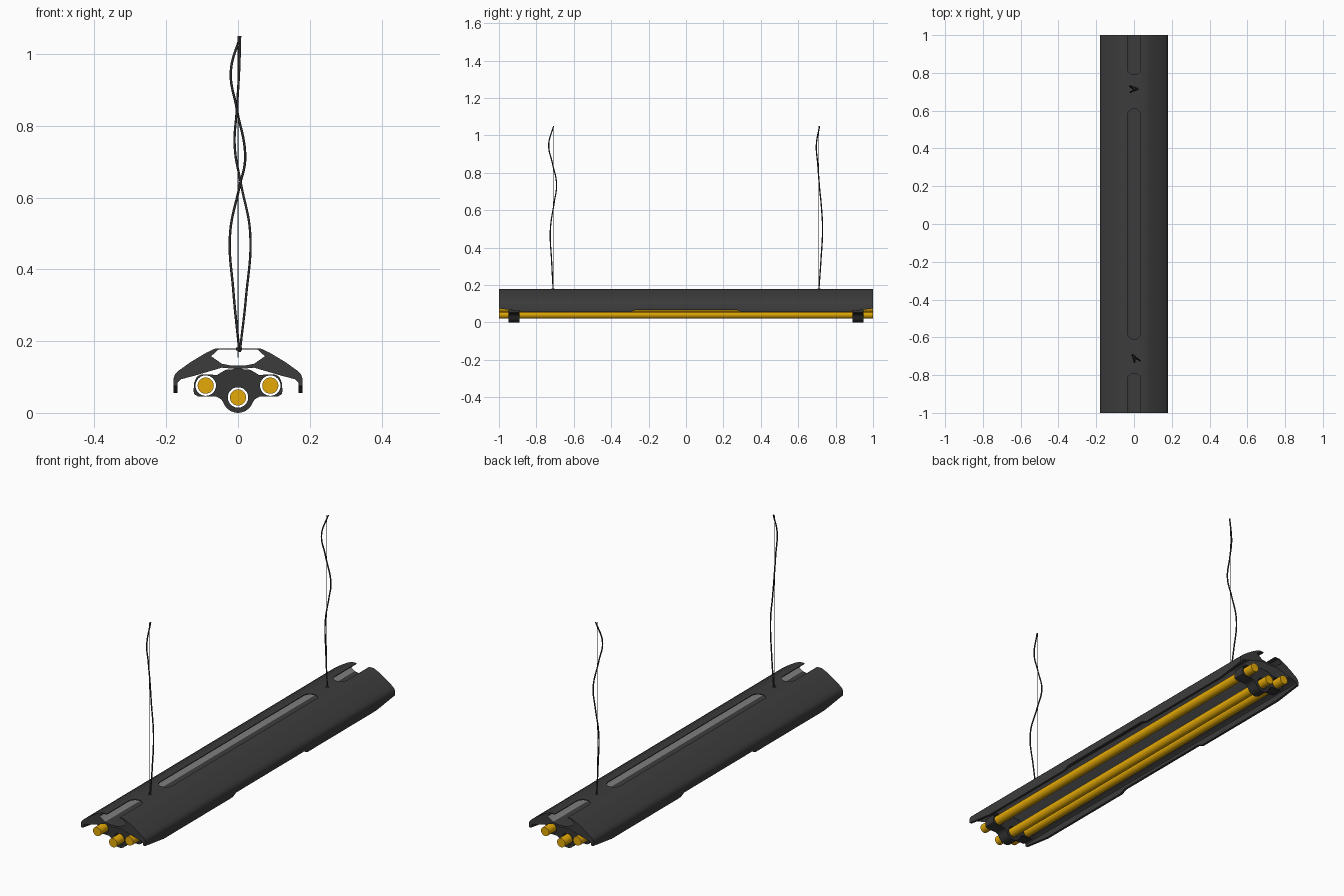
import bpy, bmesh, math

if "Cube" in bpy.data.objects:
    bpy.data.objects.remove(bpy.data.objects["Cube"])


def material(name, r, g, b):
    m = bpy.data.materials.new(name)
    m.diffuse_color = (r, g, b, 1)
    m.use_nodes = True
    m.node_tree.nodes["Principled BSDF"].inputs["Base Color"].default_value = m.diffuse_color
    return m


SHELL = material("charcoal", 0.045, 0.045, 0.045)
INNER = material("inner_grey", 0.21, 0.21, 0.21)
HOLDER = material("dark_grey", 0.035, 0.035, 0.035)
TUBE = material("amber", 0.78, 0.4, 0.002)
CABLE = material("black", 0.03, 0.03, 0.03)
WIRE = material("wire_grey", 0.08, 0.08, 0.08)


def loft(name, rings, mat):
    """Solid skinned through rings of matching points."""
    bm = bmesh.new()
    vs = [[bm.verts.new(p) for p in ring] for ring in rings]
    n = len(vs[0])
    for a, b in zip(vs, vs[1:]):
        for i in range(n):
            bm.faces.new((a[i], a[(i + 1) % n], b[(i + 1) % n], b[i]))
    bm.faces.new(vs[0])
    bm.faces.new(vs[-1])
    bmesh.ops.recalc_face_normals(bm, faces=bm.faces)
    me = bpy.data.meshes.new(name)
    bm.to_mesh(me)
    bm.free()
    ob = bpy.data.objects.new(name, me)
    bpy.context.collection.objects.link(ob)
    me.materials.append(mat)
    return ob


def extrude_y(name, pts, y0, y1, mat):
    return loft(name, [[(x, y, z) for x, z in pts] for y in (y0, y1)], mat)


def mirrored(half):
    """Close a right-hand half outline whose ends lie on x = 0."""
    return half + [(-x, z) for x, z in reversed(half) if x > 1e-6]


def circle(cx, cz, r, n=32):
    return [(cx + r * math.cos(2 * math.pi * i / n),
             cz + r * math.sin(2 * math.pi * i / n)) for i in range(n)]


def activate(ob):
    bpy.ops.object.select_all(action='DESELECT')
    ob.select_set(True)
    bpy.context.view_layer.objects.active = ob


def cut(ob, cutter):
    activate(ob)
    cutter.hide_render = True
    mod = ob.modifiers.new("cut", 'BOOLEAN')
    mod.operation = 'DIFFERENCE'
    mod.solver = 'EXACT'
    mod.object = cutter
    bpy.ops.object.modifier_apply(modifier=mod.name)
    bpy.data.objects.remove(cutter)


def smooth(ob, deg=30):
    activate(ob)
    bpy.ops.object.shade_smooth_by_angle(angle=math.radians(deg))


# Housing: one cross-section lofted along y, skirt raised at the ends and middle
def section(y, b):
    half = [(0, .18), (.062, .18), (.09, .167), (.13, .143), (.165, .118),
            (.176, .107), (.18, .095), (.18, b), (.168, b), (.168, .085),
            (.158, .094), (.12, .104), (.045, .126), (0, .122)]
    return [(x, y, z) for x, z in mirrored(half)]


steps = [(1, .075), (.85, .055), (.3, .055), (.27, .068)]
stations = [(-y, b) for y, b in steps] + [(y, b) for y, b in reversed(steps)]
housing = loft("housing", [section(y, b) for y, b in stations], SHELL)

# Hollow channel running the full length
channel = [(0, .132), (.02, .132), (.045, .137), (.075, .158), (.055, .176), (0, .176)]
cut(housing, extrude_y("channel_cutter", mirrored(channel), -1.1, 1.1, SHELL))


# Rounded slots in the top: one long, two open at the ends
def slot(y0, y1, r=.035, n=10):
    arc = [(r * math.cos(math.pi * i / n), r * math.sin(math.pi * i / n))
           for i in range(n + 1)]
    pts = [(x, y1 - r + y) for x, y in arc] + [(-x, y0 + r - y) for x, y in arc]
    return loft("slot_cutter", [[(x, y, z) for x, y in pts] for z in (.165, .2)], SHELL)


for y0, y1 in ((-.61, .61), (.79, 1.2), (-1.2, -.79)):
    cut(housing, slot(y0, y1))

# Channel's sloping walls and the reflector underneath are lighter
while len(housing.data.materials) < 2:
    housing.data.materials.append(INNER)
housing.data.materials[1] = INNER
for p in housing.data.polygons:
    c, n = p.center, p.normal
    wall = .045 < abs(c.x) < .075 and .137 < c.z < .158 and n.z > .3 and abs(n.y) < .1
    reflector = abs(c.x) < .125 and .1 < c.z < .128 and n.z < -.5
    p.material_index = 1 if wall or reflector else 0
smooth(housing)

# Three lamp tubes
TUBES = {"left": (-.09, .076), "middle": (0, .043), "right": (.09, .076)}
for side, (x, z) in TUBES.items():
    smooth(extrude_y(side + "_tube", circle(x, z, .0225), -1, 1, TUBE))

# Tube holders: bracket outline with three holes
arc = [(.043 * math.sin(a), .043 - .043 * math.cos(a))
       for a in [math.radians(10 * i) for i in range(8)]]
outline = mirrored([(0, 0)] + arc[1:] + [
    (.047, .038), (.06, .045), (.112, .046), (.122, .052), (.124, .062),
    (.122, .085), (.115, .1), (.104, .107), (.075, .107), (.06, .105),
    (.045, .114), (.035, .12), (0, .123)])
for end, y in (("front", -.92), ("back", .92)):
    holder = extrude_y(end + "_tube_holder", outline, y - .03, y + .03, HOLDER)
    for x, z in TUBES.values():
        cut(holder, extrude_y("hole_cutter", circle(x, z, .0285), y - .1, y + .1, HOLDER))
    smooth(holder)

# Suspension: straight wire, loose power cable (x, y offset, z) and grommet
LOOSE = {
    "front": (-.71, [(.005, 0, .17), (.022, -.008, .32), (.034, -.015, .5), (.008, .005, .64),
                     (-.009, .018, .74), (-.003, -.004, .85), (.003, -.024, .95), (.006, .002, 1.05)]),
    "back": (.71, [(.004, 0, .17), (-.013, .012, .34), (-.022, .02, .5), (.004, .013, .63),
                   (.02, .005, .71), (-.004, -.006, .85), (-.02, -.013, .95), (.006, .004, 1.05)]),
}
for end, (y, pts) in LOOSE.items():
    smooth(loft(end + "_wire", [[(px, y + py, z) for px, py in circle(0, 0, .0016, 8)]
                                for z in (.155, 1.05)], WIRE), 60)
    smooth(loft(end + "_grommet", [[(px, y + py, z) for px, py in circle(.003, 0, .008, 16)]
                                   for z in (.174, .182)], CABLE))
    cu = bpy.data.curves.new(end + "_cable", 'CURVE')
    cu.dimensions = '3D'
    cu.bevel_depth = .0034
    cu.bevel_resolution = 2
    cu.use_fill_caps = True
    sp = cu.splines.new('BEZIER')
    sp.bezier_points.add(len(pts) - 1)
    for bp, (px, py, pz) in zip(sp.bezier_points, pts):
        bp.co = (px, y + py, pz)
        bp.handle_left_type = bp.handle_right_type = 'AUTO'
    cu.materials.append(CABLE)
    cable = bpy.data.objects.new(end + "_cable", cu)
    bpy.context.collection.objects.link(cable)
    activate(cable)
    bpy.ops.object.convert(target='MESH')
